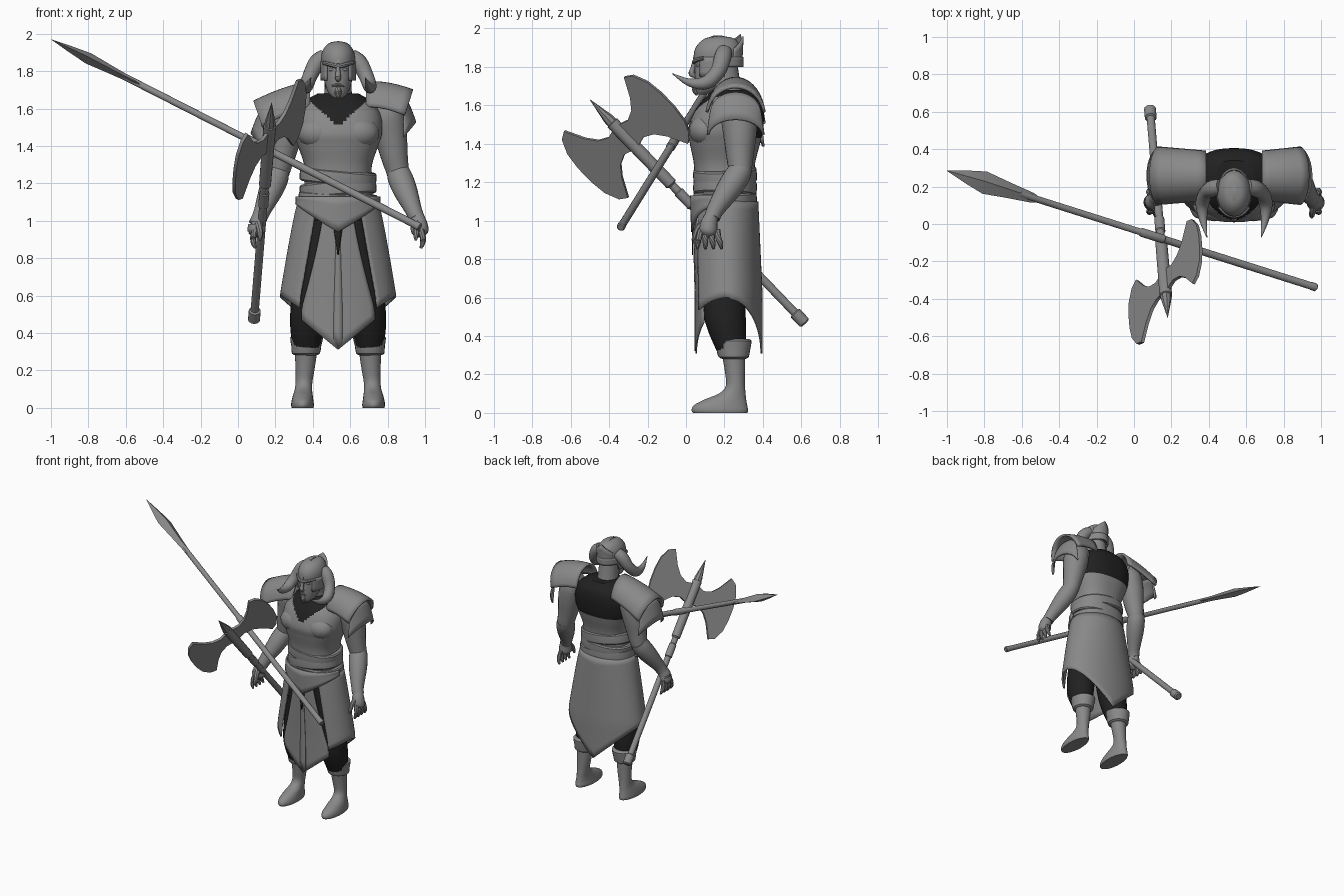
import bpy, bmesh, math
from mathutils import Vector
from math import sin, cos, pi

if "Cube" in bpy.data.objects:
    bpy.data.objects.remove(bpy.data.objects["Cube"])

CX = 0.535   # the figure stands to one side of the origin
made = []


def material(name, value):
    m = bpy.data.materials.new(name)
    m.use_nodes = True
    m.diffuse_color = (value, value, value, 1)
    m.node_tree.nodes["Principled BSDF"].inputs["Base Color"].default_value = (value, value, value, 1)
    return m


GREY, DARK = material("plain grey", 0.25), material("dark cloth", 0.015)


def skin(name, rings, mat=GREY, closed=True, thick=0, rule=None):
    """Join rings of points; open rings make a sheet of the given thickness."""
    bm = bmesh.new()
    rows = [[bm.verts.new(p) for p in r] for r in rings]
    n = len(rows[0])
    for a, b in zip(rows, rows[1:]):
        for i in range(n if closed else n - 1):
            j = (i + 1) % n
            bm.faces.new((a[i], a[j], b[j], b[i]))
    if closed:
        bm.faces.new(rows[0])
        bm.faces.new(rows[-1])
    bmesh.ops.recalc_face_normals(bm, faces=bm.faces)
    if rule:
        for f in bm.faces:
            f.material_index = int(rule(f.calc_center_median()))
    me = bpy.data.meshes.new(name)
    bm.to_mesh(me)
    bm.free()
    me.materials.append(mat)
    if rule:
        me.materials.append(DARK)
    ob = bpy.data.objects.new(name, me)
    bpy.context.collection.objects.link(ob)
    if thick:
        mod = ob.modifiers.new("thickness", "SOLIDIFY")
        mod.thickness, mod.offset = thick, 0
    made.append(ob)
    return ob


def flow(rows, steps):
    """Smooth curve through rows of numbers."""
    out = []
    for i in range(len(rows) - 1):
        a, b, c, d = (rows[max(0, min(len(rows) - 1, k))] for k in (i - 1, i, i + 1, i + 2))
        for s in range(steps):
            t = s / steps
            out.append([q + t * (r - p) / 2 + t * t * (p - 2.5 * q + 2 * r - w / 2)
                        + t ** 3 * (1.5 * (q - r) + (w - p) / 2) for p, q, r, w in zip(a, b, c, d)])
    return out + [list(rows[-1])]


def loft(name, rings, mat=GREY, n=24, steps=4, power=1.0, rule=None):
    """Stack ellipses given as (z, x, y, x radius, y radius)."""
    def bend(v):
        return math.copysign(abs(v) ** power, v)
    return skin(name, [[(x + rx * bend(cos(2 * pi * i / n)), y + ry * bend(sin(2 * pi * i / n)), z)
                        for i in range(n)] for z, x, y, rx, ry in flow(rings, steps)], mat, rule=rule)


def tube(name, rows, n=16, steps=4, flat=1.0):
    """Sweep along rows of (x, y, z, radius)."""
    rows = flow(rows, steps)
    pts, rings = [Vector(r[:3]) for r in rows], []
    for i, p in enumerate(pts):
        d = (pts[min(i + 1, len(pts) - 1)] - pts[max(i - 1, 0)]).normalized()
        side = d.cross(Vector((0.12, 0.2, 1)))
        side.normalize()
        up = side.cross(d)
        r = max(rows[i][3], 0.001)
        rings.append([p + side * r * cos(2 * pi * k / n) + up * r * flat * sin(2 * pi * k / n) for k in range(n)])
    return skin(name, rings)


def rod(name, start, end, profile, n=16, flat=1.0):
    """Straight turned part: profile holds (distance from start, radius)."""
    s = Vector(start)
    d = (Vector(end) - s).normalized()
    return tube(name, [(*(s + d * t), r) for t, r in profile], n, 1, flat)


def plate(name, outline, origin, u, v, thick):
    w = u.cross(v).normalized() * thick / 2
    base = [origin + u * a + v * b for a, b in outline]
    return skin(name, [[p - w for p in base], [p + w for p in base]])


def sheet(name, f, u0, u1, nu=24, nv=10, mat=GREY, thick=0.012):
    return skin(name, [[f(u0 + (u1 - u0) * i / nu, j / nv) for i in range(nu + 1)]
                       for j in range(nv + 1)], mat, False, thick)


def ball(name, x, y, z, rx, ry, rz, mat=GREY):
    k = [-pi / 2 + pi * i / 10 for i in range(11)]
    return loft(name, [(z + rz * sin(a), x, y, rx * cos(a) + 0.0005, ry * cos(a) + 0.0005) for a in k], mat, 16, 1)


# Torso with dark shirt at the neckline and upper back
loft("torso", [(z, CX, (f + b) / 2, w, (b - f) / 2) for z, f, b, w in (
    (1.05, .05, .36, .19), (1.2, .045, .355, .18), (1.3, .04, .36, .182), (1.4, .02, .385, .215),
    (1.47, .01, .4, .235), (1.56, .04, .405, .23), (1.63, .09, .39, .19), (1.68, .14, .34, .11))],
    n=96, steps=10, power=.82,
    rule=lambda c: (c.y > .24 and c.z > 1.43 and abs(c.x - CX) < .2) or c.z > 1.505 + .9 * abs(c.x - CX))
loft("neck", [(1.58, CX, .23, .1, .09), (1.67, CX, .21, .075, .08), (1.8, CX, .19, .07, .08)])

# Waist wraps, each tilted differently
for k, (z, tilt, w) in enumerate(((1.11, .06, .207), (1.17, -.09, .2), (1.235, .1, .2))):
    band = loft(f"waist_wrap_{k + 1}", [(h, 0, 0, w + g, .16 + g) for h, g in (
        (-.04, -.012), (-.03, .004), (.03, .004), (.04, -.012))], n=40, steps=2, power=.9)
    band.location, band.rotation_euler = (CX, .203, z), (tilt * .4, tilt, 0)


# Skirt panels lie on one flared ellipse
def on_skirt(a, z, grow=0):
    t = min(1, max(0, (1.1 - z) / .5))
    rx, ry = .21 + .095 * t ** .85 + grow, .165 + .005 * t + grow
    return Vector((CX + rx * sin(a), .205 + .018 * t - ry * cos(a), z))


def wrap_skirt(u, v):
    a = pi + u * (pi - .55 - .19 * v)
    x = abs(sin(a))
    hem = .59 - .28 * (1 - x) if cos(a) < 0 else .6 - .2 * (1 - x)
    return on_skirt(a, 1.1 + (hem - 1.1) * v) - Vector((0, .04 * v * max(0, cos(a)), 0))


def front_flap(u, v):
    z = 1.08 + (.31 + .16 * abs(u) - 1.08) * v
    half = .075 + .12 * min(1, (1.08 - z) / .55) ** 1.3
    return on_skirt(math.asin(u * half / (.21 + .095 * min(1, (1.1 - z) / .5) ** .85)), z)


def belt_flap(u, v):
    low = .94 + .15 * abs(sin(u))
    return on_skirt(u, 1.13 + (low - 1.13) * v, .012)


sheet("wrap_skirt", wrap_skirt, -1, 1, 64, 14)
sheet("front_skirt_panel", front_flap, -1, 1, 16, 14, thick=.008)
sheet("front_skirt_strip", lambda u, v: front_flap(u, v * .985) + Vector((0, -.005, 0)), -.12, .12, 2, 10, thick=.006)
sheet("front_skirt_slit", lambda u, v: Vector((CX + u * .024 * (1 - .85 * v), .033, .96 - .14 * v)),
      -1, 1, 2, 3, DARK, .006)
sheet("belt_flap", belt_flap, -1.45, 1.45, 32, 4)
loft("hips", [(.78, CX, .2, .14, .1), (.9, CX, .2, .18, .125), (1.06, CX, .2, .18, .14)], DARK)

# Head, face and helmet
loft("head", [(1.655, CX, .085, .022, .025), (1.68, CX, .11, .05, .06), (1.73, CX, .135, .07, .09),
              (1.79, CX, .15, .08, .105), (1.86, CX, .16, .08, .11), (1.92, CX, .17, .06, .09)])
loft("helmet_dome", [(1.83, CX, .165, .09, .125), (1.88, CX, .167, .09, .124), (1.92, CX, .17, .077, .106),
                     (1.95, CX, .175, .048, .07), (1.96, CX, .175, .004, .005)], n=32)
sheet("helmet_cheek_and_neck_guard", lambda u, v: Vector((
    CX + .089 * sin(u), .166 - .126 * cos(u), 1.85 - v * (.1 if abs(u - pi) > 1.3 else .05))), .75, 2 * pi - .75, 40, 4)
sheet("helmet_rear_plate", lambda u, v: Vector((
    CX + .085 * sin(u), .168 - (.118 + .008 * v) * cos(u), 1.8 + v * (.158 - .07 * abs(u - pi)))),
    pi - .9, pi + .9, 16, 4)
plate("helmet_crest", [(.035, 1.84), (.05, 1.9), (.09, 1.94), (.14, 1.962), (.19, 1.962), (.235, 1.948),
                       (.28, 1.9), (.16, 1.82)],
      Vector((CX, 0, 0)), Vector((0, 1, 0)), Vector((0, 0, 1)), .014)
tube("nose", [(CX, .045, 1.835, .01), (CX, .035, 1.79, .013), (CX, .03, 1.765, .017), (CX, .05, 1.75, .01)], 10)
tube("mouth", [(CX - .032, .06, 1.72, .006), (CX, .045, 1.727, .008), (CX + .032, .06, 1.72, .006)], 8)
tube("chin_tuft", [(CX, .06, 1.71, .016), (CX, .05, 1.68, .02), (CX, .055, 1.65, .004)], 8)
tube("brow_guard", [(CX - .08, .09, 1.845, .01), (CX - .04, .053, 1.835, .012), (CX, .042, 1.825, .012),
                    (CX + .04, .053, 1.835, .012), (CX + .08, .09, 1.845, .01)], 8)

# Everything that comes in pairs
for s, side in ((-1, "right"), (1, "left")):
    def at(rows):
        return [(CX + s * r[0], *r[1:]) for r in rows]

    def stack(rows):
        return [(r[0], CX + s * r[1], *r[2:]) for r in rows]

    ball(side + "_eye", CX + s * .033, .064, 1.808, .016, .012, .009)
    tube(side + "_horn", at([(.07, .2, 1.88, .04), (.112, .19, 1.845, .045), (.15, .165, 1.775, .04),
                             (.17, .105, 1.718, .036), (.165, .02, 1.718, .021), (.145, -.072, 1.765, .002)]))
    ball(side + "_chest_plate", CX + s * .105, .1, 1.47, .115, .085, .085)
    # legs and boots
    loft(side + "_trouser_leg", stack([(.3, .17, .24, .07, .07), (.42, .165, .215, .09, .098), (.52, .155, .2, .1, .11),
                                       (.66, .135, .195, .105, .112), (.85, .105, .2, .1, .12), (1, .09, .2, .09, .12)]), DARK)
    loft(side + "_boot_cuff", stack([(.28, .172, .25, .055, .055), (.29, .172, .248, .075, .078), (.33, .17, .246, .08, .088),
                                     (.375, .168, .245, .088, .096), (.385, .168, .243, .072, .08)]), steps=2)
    loft(side + "_boot", stack([(0, .19, .178, .058, .142), (.015, .19, .176, .061, .147), (.04, .19, .18, .058, .138),
                                (.07, .188, .205, .052, .108), (.1, .185, .24, .046, .07), (.14, .182, .257, .045, .05),
                                (.21, .176, .255, .051, .052), (.3, .172, .248, .06, .06)]))
    # arms
    tube(side + "_upper_arm", at([(.2, .27, 1.6, .075), (.255, .275, 1.56, .095), (.28, .28, 1.46, .088),
                                  (.3, .28, 1.35, .073), (.32, .28, 1.26, .061), (.335, .265, 1.21, .058)]), 20)
    tube(side + "_bracer", at([(.318, .29, 1.275, .058), (.332, .265, 1.23, .067), (.36, .22, 1.16, .064),
                               (.402, .155, 1.06, .046), (.42, .135, 1.015, .042)]), 20)
    tube(side + "_palm", at([(.422, .135, 1.03, .034), (.432, .12, .985, .045), (.438, .115, .94, .046),
                             (.44, .11, .915, .02)]))
    for k in range(4):
        y, fan = .073 + .028 * k, .014 * (k - 1)
        tube(f"{side}_finger_{k + 1}", at([(.443, y + .005, .95, .017), (.454, y + fan * .4, .912, .016),
                                           (.452, y + fan * .8, .88, .014), (.442, y + fan, .853, .007)]), 8, 3)
    tube(side + "_thumb", at([(.428, .1, .995, .02), (.42, .065, .96, .018), (.416, .045, .92, .014),
                              (.416, .035, .895, .006)]), 8, 3)
    # two-layer shoulder armour, worn lower on the right
    out, high = (.45, 1.635) if s < 0 else (.4, 1.695)

    def shoulder(x0, z0, x1, z1, depth, drop, curl):
        def point(u, v):
            fall = 1 - cos(u * 1.45)
            return Vector((CX + s * (x0 + (x1 - x0) * v - curl * fall * v), .258 + depth * sin(u * 1.45) * (.85 + .15 * v),
                           z0 + (z1 - z0) * v + .012 * sin(pi * v) - drop * fall))
        return point
    sheet(side + "_shoulder_upper_plate", shoulder(.15, 1.74, out, high, .15, .15, .05), -1, 1, 20, 6, thick=.016)
    sheet(side + "_shoulder_lower_plate", shoulder(out - .05, high - .03, out + .012, high - .17, .145, .09, .07),
          -1, 1, 20, 4, thick=.014)

# Spear
butt, point = (.975, -.34, .965), (-1, .285, 1.97)
rod("spear_shaft", butt, point, [(0, .016), (.005, .022), (.03, .022), (.035, .02), (.95, .02), (.955, .024),
                                 (1.09, .024), (1.1, .018), (1.85, .018)])
rod("spear_blade", point, butt, [(0, .001), (.12, .035), (.235, .062), (.38, .044), (.53, .028), (.56, .02)], 4, .5)

# Axe: shaft, spike and twin crescent blades
foot, tip = Vector((.085, .62, .465)), Vector((.18, -.5, 1.63))
rod("axe_shaft", foot, tip, [(0, .022), (.008, .032), (.075, .032), (.08, .022), (.85, .022), (.855, .027), (.95, .027),
                             (.955, .022), (1.0, .022), (1.01, .032), (1.45, .034), (1.455, .024)])
rod("axe_spike", foot, tip, [(1.44, .03), (1.48, .028), (1.62, .001)], 8)
along = (tip - foot).normalized()
across = Vector((.543, .624, .563))
hub = Vector((.168, -.31, 1.435))
half = [(.24, .25), (.215, .295), (.14, .332), (.05, .345)]
inner = [(.075, .02), (.06, .08), (.085, .14), (.14, .19), (.19, .22)]
crescent = inner + half + [(-a, b) for a, b in reversed(inner + half)]
for s, side in ((1, "inner"), (-1, "outer")):
    plate(f"axe_{side}_blade", crescent, hub, along, across * s, .018)

# Smooth shading that keeps hard edges
bpy.ops.object.select_all(action="DESELECT")
for ob in made:
    ob.select_set(True)
bpy.context.view_layer.objects.active = made[0]
bpy.ops.object.shade_smooth_by_angle(angle=math.radians(38))
